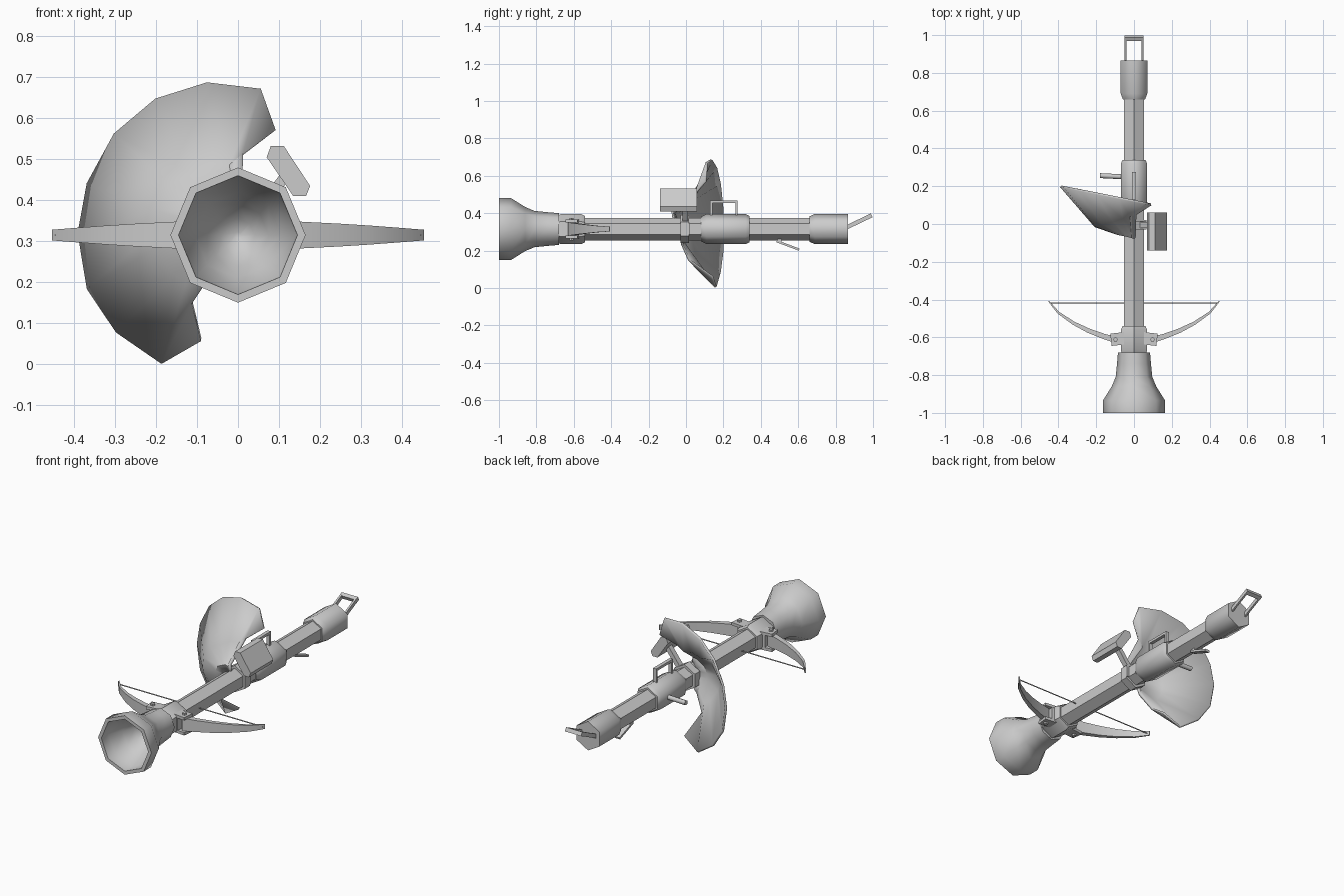
import bpy, bmesh, math
from mathutils import Vector

if "Cube" in bpy.data.objects:
    bpy.data.objects.remove(bpy.data.objects["Cube"])

CZ = 0.315  # height of the main axis
grey = bpy.data.materials.new("grey metal")
grey.diffuse_color = (0.6, 0.6, 0.6, 1)
grey.use_nodes = True
grey.node_tree.nodes["Principled BSDF"].inputs["Base Color"].default_value = grey.diffuse_color


def finish(name, bm, smooth=None):
    bmesh.ops.recalc_face_normals(bm, faces=bm.faces)
    me = bpy.data.meshes.new(name)
    bm.to_mesh(me)
    bm.free()
    me.materials.append(grey)
    ob = bpy.data.objects.new(name, me)
    bpy.context.collection.objects.link(ob)
    if smooth:
        bpy.ops.object.select_all(action='DESELECT')
        ob.select_set(True)
        bpy.context.view_layer.objects.active = ob
        bpy.ops.object.shade_smooth_by_angle(angle=math.radians(smooth))
    return ob


def loft(name, rings, closed=True, cap=True, smooth=None):
    """Skin a list of equally long point rings."""
    bm = bmesh.new()
    vs = [[bm.verts.new(p) for p in r] for r in rings]
    n = len(rings[0])
    for a, b in zip(vs, vs[1:]):
        for i in range(n if closed else n - 1):
            j = (i + 1) % n
            bm.faces.new((a[i], a[j], b[j], b[i]))
    if cap:
        bm.faces.new(vs[0])
        bm.faces.new(vs[-1])
    return finish(name, bm, smooth)


def turned(name, profile, sides, smooth=None):
    """Lathe a (y, radius) profile about the main axis, one corner pointing up."""
    rings = []
    for y, r in profile:
        rings.append([(r * math.sin(k * math.tau / sides), y,
                       CZ + r * math.cos(k * math.tau / sides)) for k in range(sides)])
    return loft(name, rings, smooth=smooth)


def bar(name, a, b, w, h, up=(0, 0, 1)):
    """Rectangular bar from a to b, w wide sideways and h along up."""
    a, b = Vector(a), Vector(b)
    d = (b - a).normalized()
    s = d.cross(Vector(up)).normalized()
    u = s.cross(d)
    corners = [(-1, -1), (1, -1), (1, 1), (-1, 1)]
    return loft(name, [[p + s * i * w / 2 + u * j * h / 2 for i, j in corners] for p in (a, b)])


def rod(name, a, b, r, sides=8):
    a, b = Vector(a), Vector(b)
    q = (b - a).to_track_quat('Z', 'Y')
    ring = [q @ Vector((r * math.cos(k * math.tau / sides), r * math.sin(k * math.tau / sides), 0))
            for k in range(sides)]
    return loft(name, [[p + v for v in ring] for p in (a, b)], smooth=50)


# Shaft, sleeves and clamp: six-sided
turned("shaft", [(-0.7, 0.06), (0.75, 0.06)], 6)
turned("front_collar", [(-0.69, 0.07), (-0.67, 0.08), (-0.56, 0.08), (-0.54, 0.07)], 6, 40)
turned("middle_sleeve", [(0.08, 0.065), (0.11, 0.08), (0.32, 0.08), (0.34, 0.07)], 6, 65)
turned("rear_cap", [(0.66, 0.068), (0.69, 0.081), (0.865, 0.081)], 6, 65)
turned("clamp_ring", [(-0.03, 0.075), (0.015, 0.075)], 6)

# Flared hollow muzzle
turned("muzzle", [(-0.68, 0.085), (-0.74, 0.09), (-0.81, 0.097), (-0.86, 0.118),
                  (-0.935, 0.165), (-1.0, 0.165), (-1.0, 0.145), (-0.94, 0.142),
                  (-0.87, 0.105), (-0.81, 0.075), (-0.77, 0.04), (-0.755, 0.008)], 8, 48)

# Half-round flared hand shield, rim and hub outlines as (x, z)
rim = [(.09, .57), (.055, .67), (-.075, .685), (-.2, .645), (-.3, .56), (-.365, .44),
       (-.387, .32), (-.365, .185), (-.295, .08), (-.185, .004), (-.09, .06)]
hub = [(.012, .512), (-.02, .483), (-.06, .485), (-.11, .46), (-.165, .435), (-.2, .375),
       (-.205, .32), (-.198, .285), (-.155, .22), (-.125, .205), (-.112, .15)]
n = len(hub)


def shrunk(f, y0, y1):
    return [(x * f, y0 + (y1 - y0) * i / (n - 1), CZ + (z - CZ) * f) for i, (x, z) in enumerate(hub)]


shield = loft("hand_shield", [shrunk(0.25, -0.065, -0.01), shrunk(0.5, -0.075, -0.02),
                              [(x, 0.05 + 0.3 * x, z) for x, z in hub],
                              [(x, 0.2 - 0.2 * (x + 0.39), z) for x, z in rim]],
              closed=False, cap=False, smooth=32)
mod = shield.modifiers.new("thickness", 'SOLIDIFY')
mod.thickness = 0.012
mod.offset = 0

# Side box on its bracket
box = [(.07, .505), (.08, .532), (.112, .532), (.176, .435), (.166, .41), (.135, .41)]
loft("side_box", [[(x, y, z) for x, z in box] for y in (-0.14, 0.06)])
bar("box_bracket", (0.04, -0.005, 0.36), (0.12, -0.005, 0.465), 0.03, 0.025)
bar("clamp_lug", (0.05, -0.03, 0.315), (0.05, 0.02, 0.315), 0.03, 0.06)

# Sight loop on top of the sleeve
for i, y in enumerate((0.135, 0.27)):
    bar(f"sight_post_{i}", (0, y, 0.38), (0, y, 0.46), 0.02, 0.012, (0, 1, 0))
bar("sight_bar", (0, 0.129, 0.46), (0, 0.276, 0.46), 0.02, 0.014)

# Side grip peg
rod("grip_peg", (-0.06, 0.25, CZ), (-0.18, 0.256, CZ), 0.013)

# Trigger lever under the shaft
bar("trigger_lever", (0, 0.485, 0.25), (0, 0.605, 0.205), 0.03, 0.012)
bar("lever_post", (0, 0.5, 0.27), (0, 0.5, 0.24), 0.02, 0.02, (0, 1, 0))

# Hanging loop at the rear end
for s in (-1, 1):
    bar(f"rear_loop_side_{s}", (s * 0.044, 0.84, 0.315), (s * 0.044, 0.99, 0.387), 0.011, 0.022)
bar("rear_loop_end", (-0.05, 0.983, 0.383), (0.05, 0.983, 0.383), 0.022, 0.022, (0, -0.43, 0.9))

# Bow arms: centre x, y, half height, half thickness
arm = [(.09, -.615, .036, .017), (.16, -.595, .032, .014), (.24, -.565, .028, .012),
       (.32, -.525, .023, .009), (.4, -.47, .017, .006), (.452, -.408, .013, .003)]
for s in (-1, 1):
    rings = []
    for i, (x, y, h, t) in enumerate(arm):
        p, q = arm[max(i - 1, 0)], arm[min(i + 1, len(arm) - 1)]
        d = Vector((q[0] - p[0], q[1] - p[1])).normalized()
        ox, oy = -d.y * t, d.x * t
        rings.append([(s * (x + k * ox), y + k * oy, CZ + m * h)
                      for k, m in ((-1, -1), (1, -1), (1, 1), (-1, 1))])
    loft(f"bow_arm_{s}", rings, smooth=30)
    # Fork bracket with its pin
    for k in (-1, 1):
        bar(f"bow_bracket_{s}_{k}", (s * 0.05, -0.605, CZ + k * 0.042),
            (s * 0.122, -0.613, CZ + k * 0.042), 0.065, 0.016)
    bar(f"bracket_root_{s}", (s * 0.05, -0.605, CZ), (s * 0.08, -0.609, CZ), 0.065, 0.09)
    rod(f"bracket_pin_{s}", (s * 0.098, -0.612, CZ - 0.06), (s * 0.098, -0.612, CZ + 0.06), 0.012, 6)
rod("bow_string", (-0.447, -0.418, CZ), (0.447, -0.418, CZ), 0.003, 6)
